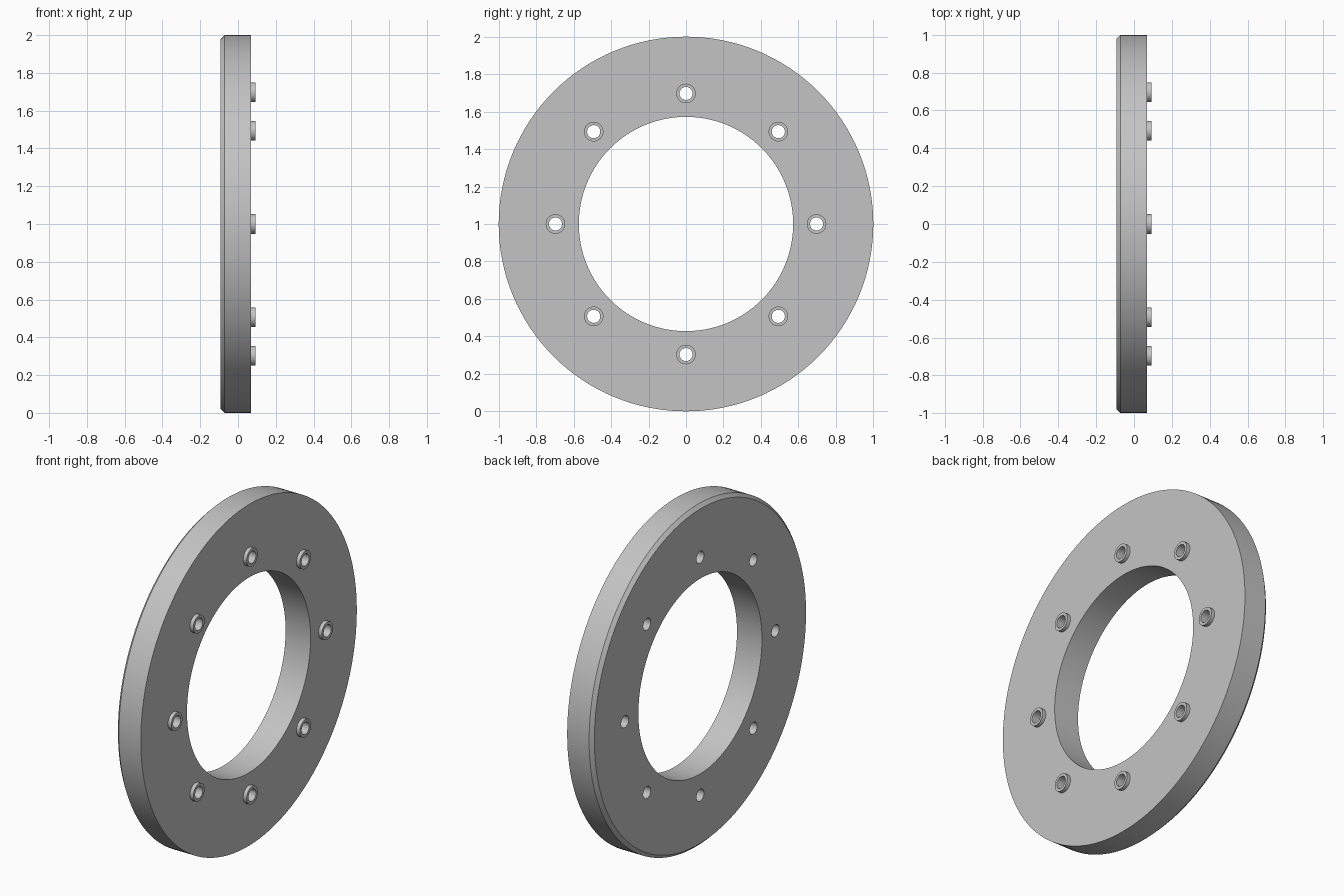
import bpy, bmesh
from math import pi, sin, cos, radians
from mathutils import Matrix, Vector

cube = bpy.data.objects.get("Cube")
if cube:
    bpy.data.objects.remove(cube, do_unlink=True)

steel = bpy.data.materials.new("plain grey")
steel.use_nodes = True
GREY = (0.55, 0.55, 0.55, 1)
steel.diffuse_color = GREY
steel.node_tree.nodes["Principled BSDF"].inputs["Base Color"].default_value = GREY

CENTRE = Vector((0, 0, 1))
BACK, FACE, TIP = -0.092, 0.07, 0.092
HOLE_R, BOSS_R, CIRCLE_R = 0.035, 0.052, 0.697


def lathe(name, profile, segments, centres, closed=True):
    """Turn an (x, radius) profile around the x axis at each centre."""
    bm = bmesh.new()
    for c in centres:
        rings = []
        for x, r in profile:
            rings.append([bm.verts.new(c + Vector((x, r * cos(a), r * sin(a))))
                          for a in (2 * pi * i / segments for i in range(segments))])
        pairs = list(zip(rings, rings[1:]))
        if closed:
            pairs.append((rings[-1], rings[0]))
        for p, q in pairs:
            for i in range(segments):
                j = (i + 1) % segments
                bm.faces.new((p[i], p[j], q[j], q[i]))
    if closed:
        bmesh.ops.recalc_face_normals(bm, faces=bm.faces)
    mesh = bpy.data.meshes.new(name)
    bm.to_mesh(mesh)
    bm.free()
    mesh.materials.append(steel)
    obj = bpy.data.objects.new(name, mesh)
    bpy.context.collection.objects.link(obj)
    return obj


def select_only(obj):
    bpy.ops.object.select_all(action='DESELECT')
    obj.select_set(True)
    bpy.context.view_layer.objects.active = obj


# Eight positions around the bolt circle
spots = [CENTRE + Matrix.Rotation(i * pi / 4, 3, 'X') @ Vector((0, CIRCLE_R, 0))
         for i in range(8)]

# Flat ring with a chamfered back rim
ring = lathe("ring_plate",
             [(BACK, 0.572), (BACK, 0.98), (BACK + 0.02, 1), (FACE, 1), (FACE, 0.572)],
             128, [CENTRE])

# Through holes, cut with one set of pins
bm = bmesh.new()
for s in spots:
    bmesh.ops.create_cone(bm, cap_ends=True, segments=32, radius1=HOLE_R, radius2=HOLE_R,
                          depth=0.5, matrix=Matrix.Translation(s) @ Matrix.Rotation(pi / 2, 4, 'Y'))
pin_mesh = bpy.data.meshes.new("hole_pins")
bm.to_mesh(pin_mesh)
bm.free()
pin_mesh.materials.append(steel)
pins = bpy.data.objects.new("hole_pins", pin_mesh)
pins.hide_render = True
bpy.context.collection.objects.link(pins)
cut = ring.modifiers.new("holes", 'BOOLEAN')
cut.operation, cut.solver, cut.object = 'DIFFERENCE', 'EXACT', pins
select_only(ring)
bpy.ops.object.modifier_apply(modifier=cut.name)
bpy.data.objects.remove(pins, do_unlink=True)

# Raised collars around the holes, open where they sit on the plate
collars = lathe("hole_collars",
                [(FACE, BOSS_R), (TIP, BOSS_R), (TIP, HOLE_R), (FACE, HOLE_R)],
                32, spots, closed=False)
bm = bmesh.new()
bm.from_mesh(collars.data)
bmesh.ops.recalc_face_normals(bm, faces=bm.faces)
tip_face = max(bm.faces, key=lambda f: f.calc_center_median().x)
if tip_face.normal.x < 0:
    bmesh.ops.reverse_faces(bm, faces=bm.faces)
bm.to_mesh(collars.data)
bm.free()

for obj in (ring, collars):
    select_only(obj)
    bpy.ops.object.shade_smooth_by_angle(angle=radians(30))
